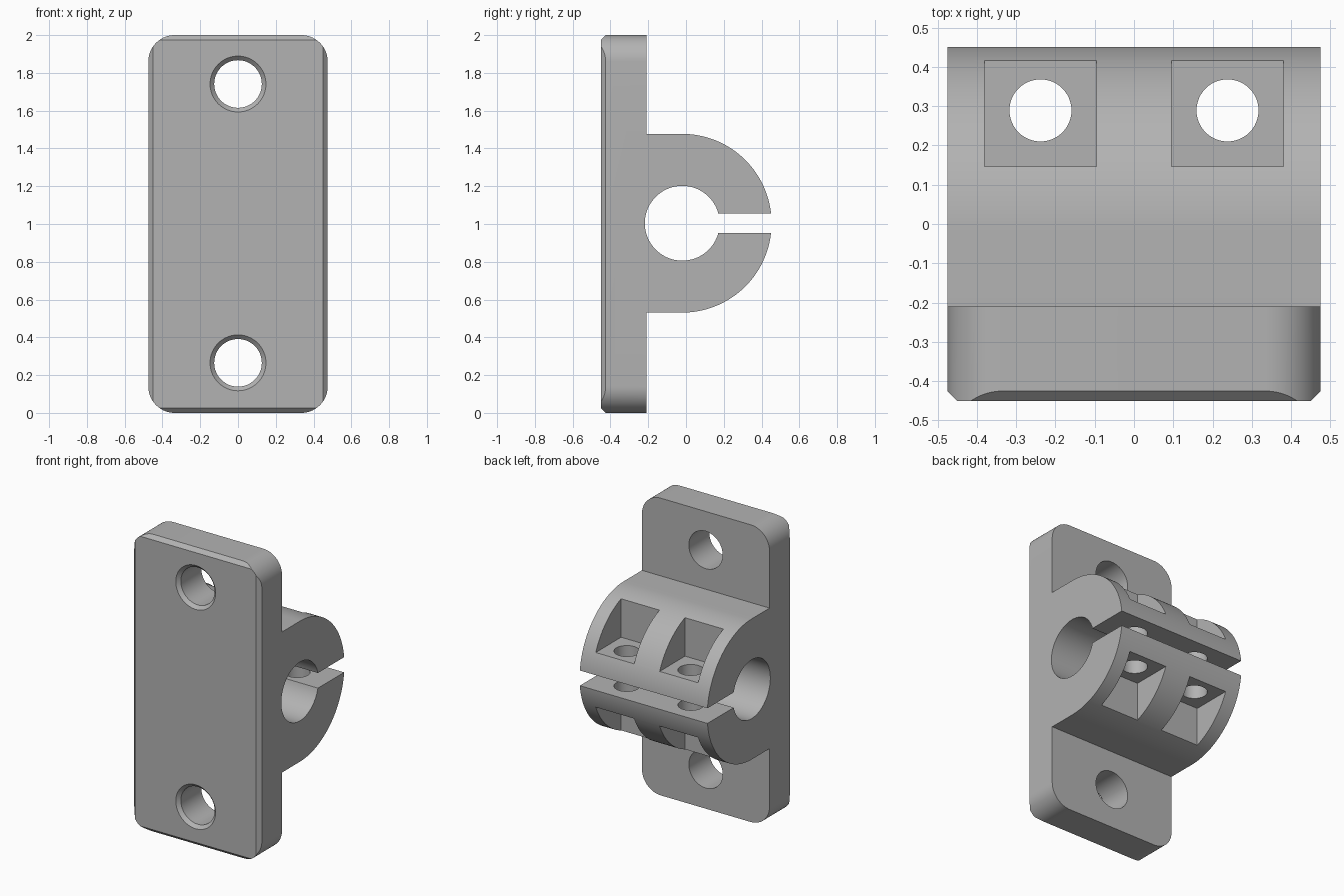
import bpy, bmesh
from math import sin, cos, pi, radians, asin
from mathutils import Vector

if "Cube" in bpy.data.objects:
    bpy.data.objects.remove(bpy.data.objects["Cube"])

HALF_W = 0.475            # half width in x
FRONT, BACK = -0.45, -0.21
CY, CZ, R = -0.02, 1.004, 0.473   # clamp axis and outer radius
CHAMFER = 0.025

grey = bpy.data.materials.new("plain grey")
grey.use_nodes = True
colour = (0.45, 0.45, 0.45, 1)
grey.diffuse_color = colour
grey.node_tree.nodes["Principled BSDF"].inputs["Base Color"].default_value = colour


def finish(name, bm):
    bmesh.ops.recalc_face_normals(bm, faces=bm.faces)
    mesh = bpy.data.meshes.new(name)
    bm.to_mesh(mesh)
    bm.free()
    mesh.materials.append(grey)
    obj = bpy.data.objects.new(name, mesh)
    bpy.context.collection.objects.link(obj)
    return obj


def prism(points, along):
    """Extrude a closed outline of 3D points by a vector."""
    bm = bmesh.new()
    face = bm.faces.new([bm.verts.new(p) for p in points])
    new = bmesh.ops.extrude_face_region(bm, geom=[face])["geom"]
    bmesh.ops.translate(bm, vec=along, verts=[v for v in new if isinstance(v, bmesh.types.BMVert)])
    return bm


def arc(cx, cy, r, start, end, steps):
    return [(cx + r * cos(start + (end - start) * i / steps),
             cy + r * sin(start + (end - start) * i / steps)) for i in range(steps + 1)]


def circle(cx, cy, r, steps=64):
    return arc(cx, cy, r, 0, 2 * pi, steps)[:-1]


def box(name, x, y, z):
    outline = [(x[0], y[0], z[0]), (x[1], y[0], z[0]), (x[1], y[1], z[0]), (x[0], y[1], z[0])]
    return finish(name, prism(outline, (0, 0, z[1] - z[0])))


def combine(target, other, operation):
    mod = target.modifiers.new(operation.lower(), "BOOLEAN")
    mod.operation, mod.solver, mod.object = operation, "EXACT", other
    bpy.ops.object.select_all(action="DESELECT")
    bpy.context.view_layer.objects.active = target
    target.select_set(True)
    bpy.ops.object.modifier_apply(modifier=mod.name)
    bpy.data.objects.remove(other)


# Mounting plate: rounded outline, straight chamfers along the four front edges
r = 0.14
outline = []
for k, (x, z) in enumerate([(HALF_W - r, 2 - r), (r - HALF_W, 2 - r),
                            (r - HALF_W, r), (HALF_W - r, r)]):
    outline += arc(x, z, r, k * pi / 2, (k + 1) * pi / 2, 14)
bm = prism([(x, FRONT, z) for x, z in outline], (0, BACK - FRONT, 0))
for dx, dz in [(1, 0), (-1, 0), (0, 1), (0, -1)]:
    edge = Vector((dx * HALF_W, FRONT + CHAMFER, 1 + dz))
    geom = bm.verts[:] + bm.edges[:] + bm.faces[:]
    cut = bmesh.ops.bisect_plane(bm, geom=geom, dist=1e-6, plane_co=edge,
                                 plane_no=(dx, -1, dz), clear_outer=True)
    rim = [e for e in cut["geom_cut"] if isinstance(e, bmesh.types.BMEdge)]
    bmesh.ops.holes_fill(bm, edges=rim, sides=0)
bracket = finish("clamp_bracket", bm)

# Clamp block with a half-round back
profile = [(BACK - 0.1, CZ - R)] + arc(CY, CZ, R, -pi / 2, pi / 2, 72) + [(BACK - 0.1, CZ + R)]
block = finish("clamp_block", prism([(-HALF_W, y, z) for y, z in profile], (2 * HALF_W, 0, 0)))
combine(bracket, block, "UNION")

# Shaft bore and clamping slot, as one keyhole cutter
gap = 0.051
a = asin(gap / 0.198)
keyhole = arc(CY, CZ, 0.198, a, 2 * pi - a, 72) + [(0.6, CZ - gap), (0.6, CZ + gap)]
combine(bracket, finish("bore_cutter", prism([(-0.6, y, z) for y, z in keyhole], (1.2, 0, 0))),
        "DIFFERENCE")

# Screw pockets above and below, and the screw holes through both jaws
FLOOR = 0.184
for side in (-1, 1):
    x = side * 0.238
    for up in (-1, 1):
        z = sorted((CZ + up * FLOOR, CZ + up * 0.6))
        combine(bracket, box("pocket_cutter", (x - 0.143, x + 0.143), (0.146, 0.46), z), "DIFFERENCE")
    hole = [(px, py, CZ - 0.6) for px, py in circle(x, 0.289, 0.079, 48)]
    combine(bracket, finish("screw_cutter", prism(hole, (0, 0, 1.2))), "DIFFERENCE")

# Mounting holes with a small countersink at the front
for z in (CZ - 0.739, CZ + 0.737):
    bm = bmesh.new()
    rings = [[bm.verts.new((px, y, pz)) for px, pz in circle(0, z, rad)]
             for y, rad in ((FRONT - 0.02, 0.168), (FRONT + 0.022, 0.126), (BACK + 0.1, 0.126))]
    for low, high in zip(rings, rings[1:]):
        for i in range(len(low)):
            bm.faces.new((low[i - 1], low[i], high[i], high[i - 1]))
    bm.faces.new(rings[0])
    bm.faces.new(rings[-1])
    combine(bracket, finish("mount_hole_cutter", bm), "DIFFERENCE")

# Smooth the round surfaces, keep the edges crisp
bpy.ops.object.select_all(action="DESELECT")
bracket.select_set(True)
bpy.context.view_layer.objects.active = bracket
bpy.ops.object.shade_smooth_by_angle(angle=radians(25))
